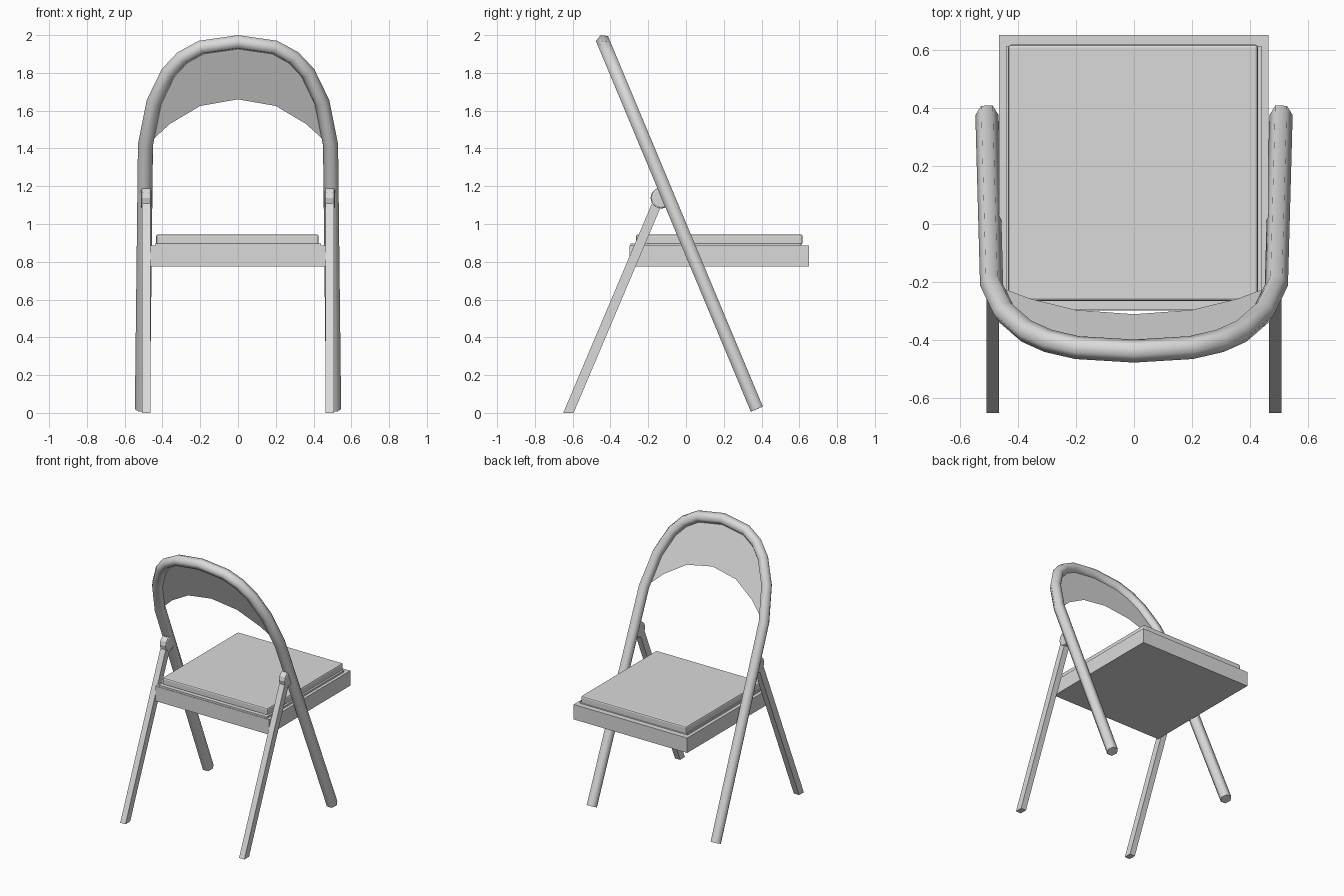
import bpy
import bmesh
import math
from mathutils import Vector

cube = bpy.data.objects.get("Cube")
if cube:
    bpy.data.objects.remove(cube)

grey = bpy.data.materials.new("plain grey")
grey.use_nodes = True
colour = (0.7, 0.7, 0.7, 1)
grey.diffuse_color = colour
grey.node_tree.nodes["Principled BSDF"].inputs["Base Color"].default_value = colour


def finish(bm, name):
    bmesh.ops.recalc_face_normals(bm, faces=bm.faces)
    mesh = bpy.data.meshes.new(name)
    bm.to_mesh(mesh)
    bm.free()
    mesh.materials.append(grey)
    obj = bpy.data.objects.new(name, mesh)
    bpy.context.collection.objects.link(obj)
    return obj


def prism(name, profile, x0, x1, bevel=0, segments=2):
    """Extrude a side profile of (y, z) points from x0 to x1."""
    bm = bmesh.new()
    face = bm.faces.new([bm.verts.new((x0, y, z)) for y, z in profile])
    new = bmesh.ops.extrude_face_region(bm, geom=[face])["geom"]
    verts = [v for v in new if isinstance(v, bmesh.types.BMVert)]
    bmesh.ops.translate(bm, verts=verts, vec=(x1 - x0, 0, 0))
    obj = finish(bm, name)
    if bevel:
        mod = obj.modifiers.new("rounded edges", "BEVEL")
        mod.width = bevel
        mod.segments = segments
    return obj


def box(y0, y1, z0, z1):
    return [(y0, z0), (y1, z0), (y1, z1), (y0, z1)]


def on_frame(x, z):
    """Point on the leaning plane shared by the tube and the back panel."""
    return Vector((x, 0.375 - 0.418 * (z - 0.02), z))


def mirrored(points):
    """Left half ending on the centre line, continued to the right."""
    return points + [(-x, z) for x, z in reversed(points[:-1])]


# Bent tube forming the forward legs and the back arch
arch = [(0.49, 1.42), (0.445, 1.645), (0.37, 1.80), (0.295, 1.88),
        (0.195, 1.935), (0, 1.963)]
path = [on_frame(x, z) for x, z in mirrored([(0.506, 0.02)] + arch)]
normal = Vector((0, 1, 0.418)).normalized()
bm = bmesh.new()
rings = []
for i, p in enumerate(path):
    before = (p - path[max(i - 1, 0)]).normalized()
    after = (path[min(i + 1, len(path) - 1)] - p).normalized()
    side = normal.cross((before + after).normalized())
    ring = []
    for k in range(6):
        a = k * math.pi / 3
        ring.append(bm.verts.new(p + 0.04 * (math.cos(a) * side + math.sin(a) * normal)))
    rings.append(ring)
for r, s in zip(rings, rings[1:]):
    for k in range(6):
        j = (k + 1) % 6
        bm.faces.new((r[k], r[j], s[j], s[k])).smooth = True
bm.faces.new(rings[0])
bm.faces.new(rings[-1])
finish(bm, "tube_frame")

# Thin back panel filling the top of the arch
lower = [(0.47, 1.43), (0.36, 1.53), (0.2, 1.625), (0, 1.66)]
outline = mirrored(arch) + mirrored(lower)[::-1]
bm = bmesh.new()
bm.faces.new([bm.verts.new(on_frame(x, z)) for x, z in outline])
finish(bm, "back_panel")

# Seat frame, thin base board and cushion
prism("seat_frame", box(-0.298, 0.65, 0.775, 0.885), -0.465, 0.462)
prism("seat_board", box(-0.295, 0.61, 0.88, 0.898), -0.44, 0.44)
prism("cushion", box(-0.265, 0.617, 0.89, 0.945), -0.433, 0.427, bevel=0.01)

# Straight rear legs with rounded pivot lugs
leg = [(-0.65, 0), (-0.595, 0), (-0.108, 1.15), (-0.163, 1.15)]
lug = [(-0.133 + 0.055 * math.cos(k * math.pi / 6),
        1.137 + 0.057 * math.sin(k * math.pi / 6)) for k in range(12)]
for name, s in (("left", 1), ("right", -1)):
    prism(name + "_rear_leg", leg, s * 0.464, s * 0.507)
    prism(name + "_pivot", lug, s * 0.459, s * 0.513, bevel=0.012)
